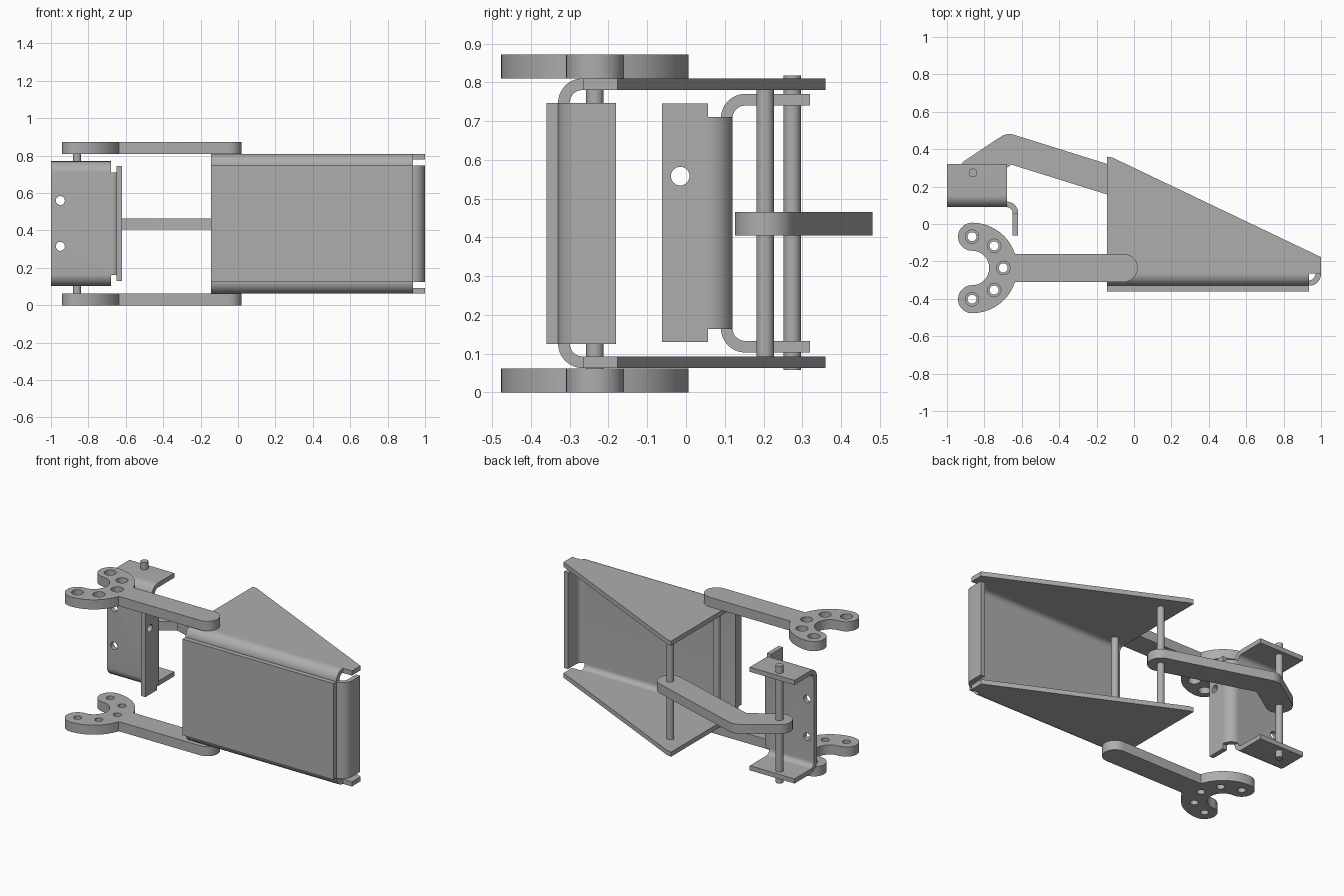
import bpy, bmesh, math
from mathutils import Matrix, Vector

if "Cube" in bpy.data.objects:
    bpy.data.objects.remove(bpy.data.objects["Cube"])

grey = bpy.data.materials.new("plain_grey")
grey.diffuse_color = (0.42, 0.42, 0.42, 1)
grey.use_nodes = True
grey.node_tree.nodes["Principled BSDF"].inputs["Base Color"].default_value = grey.diffuse_color

# Extrusion axis -> mapping of (u, v, depth) to (x, y, z)
AXES = {
    "z": Matrix(((1, 0, 0), (0, 1, 0), (0, 0, 1))),  # profile in x, y
    "x": Matrix(((0, 0, 1), (1, 0, 0), (0, 1, 0))),  # profile in y, z
}


def arc(cx, cy, r, a0, a1, n=14):
    """Points along an arc, angles in degrees."""
    angles = [math.radians(a0 + (a1 - a0) * i / n) for i in range(n + 1)]
    return [(cx + r * math.cos(a), cy + r * math.sin(a)) for a in angles]


def circle(cx, cy, r, n=32):
    return arc(cx, cy, r, 0, 360 * (n - 1) / n, n - 1)


def rect(u0, u1, v0, v1):
    return [(u0, v0), (u1, v0), (u1, v1), (u0, v1)]


def slab(name, loops, d0, d1, axis="z"):
    """Extrude an outline (first loop) with holes (other loops) from d0 to d1."""
    curve = bpy.data.curves.new(name, "CURVE")
    curve.dimensions = "2D"
    curve.fill_mode = "BOTH"
    curve.extrude = (d1 - d0) / 2
    for loop in loops:
        spline = curve.splines.new("POLY")
        spline.points.add(len(loop) - 1)
        for p, (u, v) in zip(spline.points, loop):
            p.co = (u, v, 0, 1)
        spline.use_cyclic_u = True
    temp = bpy.data.objects.new(name + "_curve", curve)
    bpy.context.collection.objects.link(temp)
    deps = bpy.context.evaluated_depsgraph_get()
    mesh = bpy.data.meshes.new_from_object(temp.evaluated_get(deps))
    bpy.data.objects.remove(temp)
    bpy.data.curves.remove(curve)

    bm = bmesh.new()
    bm.from_mesh(mesh)
    bmesh.ops.remove_doubles(bm, verts=bm.verts, dist=1e-5)
    for v in bm.verts:
        v.co = AXES[axis] @ (v.co + Vector((0, 0, (d0 + d1) / 2)))
    bmesh.ops.recalc_face_normals(bm, faces=bm.faces)
    bm.to_mesh(mesh)
    bm.free()
    mesh.materials.clear()
    mesh.materials.append(grey)
    obj = bpy.data.objects.new(name, mesh)
    bpy.context.collection.objects.link(obj)
    smooth(obj)
    return obj


def smooth(obj):
    bpy.ops.object.select_all(action="DESELECT")
    obj.select_set(True)
    bpy.context.view_layer.objects.active = obj
    bpy.ops.object.shade_smooth_by_angle(angle=math.radians(30))


def u_section(y_end, yc, z0, z1, t, R):
    """Bent sheet channel section in y, z that opens towards +y."""
    outer = ([(y_end, z0)] + arc(yc, z0 + R, R, 270, 180)
             + arc(yc, z1 - R, R, 180, 90) + [(y_end, z1)])
    inner = ([(y_end, z1 - t)] + arc(yc, z1 - R, R - t, 90, 180)
             + arc(yc, z0 + R, R - t, 180, 270) + [(y_end, z0 + t)])
    return outer + inner


T, R = 0.03, 0.063  # sheet thickness and outer bend radius

# Main tapered bracket: channel, front plate, side flanges and end lip
slab("bracket_channel", [u_section(-0.265, -0.267, 0.063, 0.81, T, R)], -0.145, 0.935, "x")
slab("bracket_front_plate", [rect(-0.36, -0.33, 0.125, 0.747)], -0.145, 0.935, "x")
flange = [(-0.145, -0.265), (1, -0.265), (1, -0.177), (-0.115, 0.355), (-0.145, 0.36)]
slab("bracket_lower_flange", [flange], 0.063, 0.063 + T)
slab("bracket_upper_flange", [flange], 0.81 - T, 0.81)
end_lip = (arc(0.937, -0.267, R, 270, 360) + [(1, -0.18), (1 - T, -0.18)]
           + arc(0.937, -0.267, R - T, 360, 270))
slab("bracket_end_lip", [end_lip], 0.125, 0.747)

# Forked levers below and above the bracket
PX, PY = -0.055, -0.235          # lever pivot
CX, CY, RING, HALF = -0.866, -0.235, 0.167, 0.075
OUT, INN = RING + HALF, RING - HALF
join = math.degrees(math.asin(HALF / OUT))
lever = (arc(PX, PY, HALF, -90, 90)
         + arc(CX, CY, OUT, join, 90)
         + arc(CX, CY + RING, HALF, 90, 270)[1:]
         + arc(CX, CY, INN, 90, -90, 24)[1:]
         + arc(CX, CY - RING, HALF, 90, 270)[1:]
         + arc(CX, CY, OUT, -90, -join)[1:])
for name, z0, hole_r in (("lower_lever", 0.0, 0.024), ("upper_lever", 0.81, 0.036)):
    holes = [circle(CX + RING * math.cos(math.radians(a)),
                    CY + RING * math.sin(math.radians(a)), hole_r)
             for a in (-90, -45, 0, 45, 90)]
    slab(name, [lever] + holes, z0, z0 + 0.062)

# Bent centre link
A, B, C = Vector((-0.861, 0.274)), Vector((-0.667, 0.403)), Vector((-0.03, 0.204))
W = 0.078
a1 = math.degrees(math.atan2((B - A).y, (B - A).x)) + 90
a2 = math.degrees(math.atan2((C - B).y, (C - B).x)) + 90
mid = math.radians((a1 + a2) / 2)
reach = W / math.cos(math.radians((a1 - a2) / 2))
inner_corner = (B.x - reach * math.cos(mid), B.y - reach * math.sin(mid))
link = (arc(*A, W, a1, a1 + 180) + [inner_corner]
        + arc(*C, W, a2 + 180, a2 + 360) + arc(*B, W, a2, a1, 8))
slab("centre_link", [link], 0.405, 0.465)

# Clevis: small channel with two holes in its web
clevis = slab("clevis_channel", [u_section(0.32, 0.153, 0.103, 0.77, T, R)], -1.0, -0.68, "x")
for z in (0.315, 0.56):
    bpy.ops.mesh.primitive_cylinder_add(vertices=32, radius=0.024, depth=0.12,
                                        location=(-0.95, 0.1, z),
                                        rotation=(math.pi / 2, 0, 0))
    cutter = bpy.context.object
    cutter.name = "hole_cutter"
    cutter.hide_render = True
    mod = clevis.modifiers.new("hole", "BOOLEAN")
    mod.operation, mod.solver, mod.object = "DIFFERENCE", "EXACT", cutter
    bpy.ops.object.select_all(action="DESELECT")
    clevis.select_set(True)
    bpy.context.view_layer.objects.active = clevis
    bpy.ops.object.modifier_apply(modifier=mod.name)
    bpy.data.objects.remove(cutter)
smooth(clevis)

# Clevis side tab: bend plus drilled plate
bend = arc(-0.682, 0.057, R, 90, 0) + arc(-0.682, 0.057, R - T, 0, 90)
slab("clevis_tab_bend", [bend], 0.163, 0.71)
slab("clevis_tab", [rect(-0.062, 0.057, 0.13, 0.745), circle(-0.015, 0.558, 0.024)],
     -0.649, -0.619, "x")

# Pins
for name, x, y, z0, z1 in (("lever_pin", PX, PY, 0.0, 0.872),
                           ("link_pin", C.x, C.y, 0.08, 0.795),
                           ("clevis_pin", A.x, A.y, 0.058, 0.817)):
    slab(name, [circle(x, y, 0.0225)], z0, z1)
